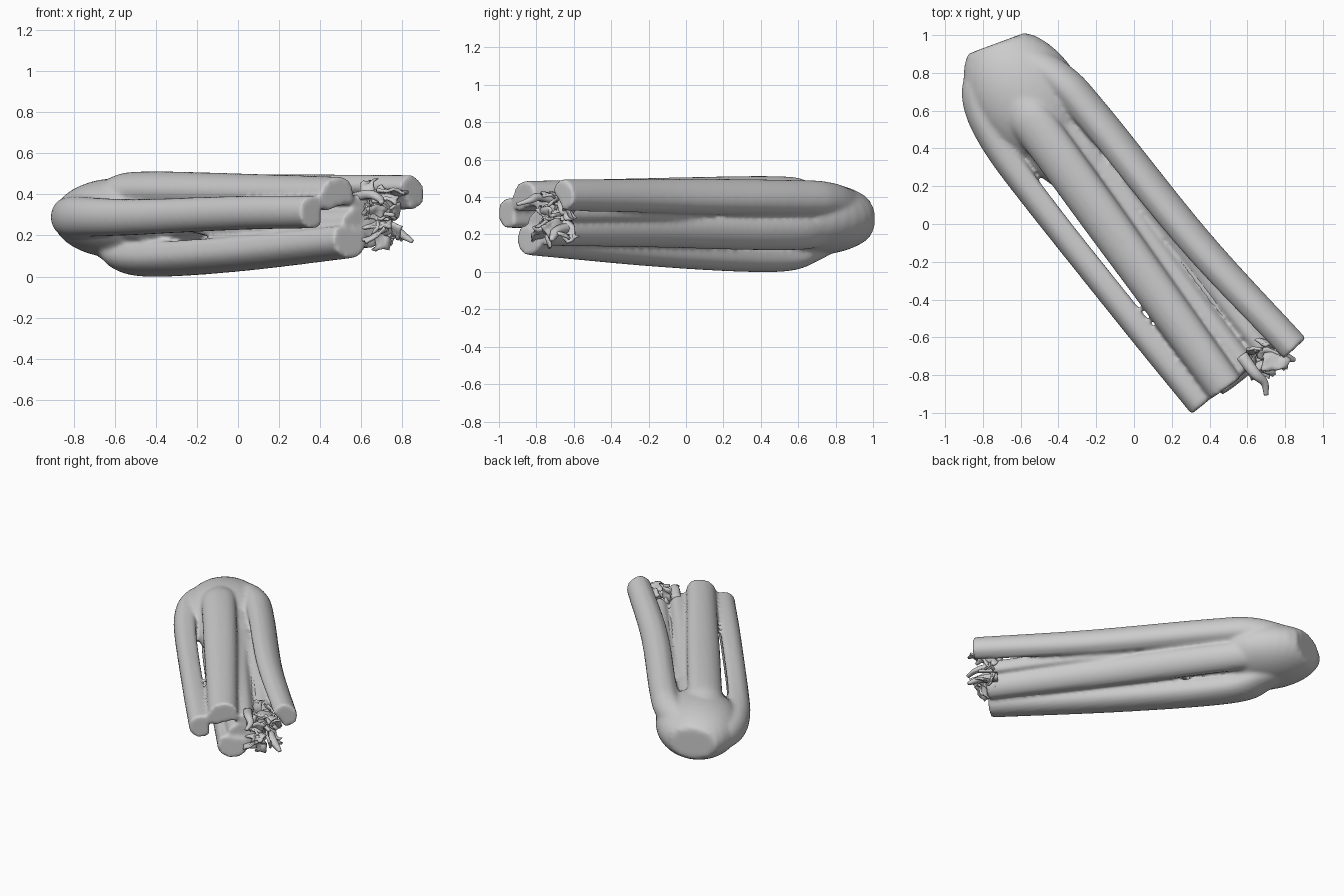
import bpy, bmesh, math, random
from mathutils import Vector, Matrix, noise

if "Cube" in bpy.data.objects:
    bpy.data.objects.remove(bpy.data.objects["Cube"])

random.seed(4)
AXIS = Vector((0.61, -0.79, 0)).normalized()      # root -> cut ends
SIDE = Vector((0.79, 0.61, 0)).normalized()


def catmull(pts, steps=8):
    p = [Vector(q) for q in pts]
    p = [2 * p[0] - p[1]] + p + [2 * p[-1] - p[-2]]
    out = []
    for i in range(1, len(p) - 2):
        a, b, c, d = p[i - 1:i + 3]
        for k in range(steps):
            t = k / steps
            out.append(0.5 * (2 * b + (c - a) * t + (2 * a - 5 * b + 4 * c - d) * t * t
                              + (3 * b - a - 3 * c + d) * t ** 3))
    return out + [p[-2]]


def stalk(bm, pts, sizes, outward, n=20):
    """Sweep a rounded, inwardly grooved section; outward = (side, up) of its back."""
    path = catmull(pts)
    out = (SIDE * outward[0] + Vector((0, 0, outward[1]))).normalized()
    rings = []
    for i, c in enumerate(path):
        t = (path[min(i + 1, len(path) - 1)] - path[max(i - 1, 0)]).normalized()
        o = (out - t * out.dot(t)).normalized()
        w = t.cross(o)
        f = i / (len(path) - 1) * (len(sizes) - 1)
        k = min(int(f), len(sizes) - 2)
        a, b = Vector(sizes[k]).lerp(Vector(sizes[k + 1]), f - k)
        ring = []
        for j in range(n):
            th = 2 * math.pi * j / n
            s = math.sin(th)
            y = s if s > 0 else -(2.2 * -s - 1.4 * s * s)
            ring.append(bm.verts.new(c + w * a * math.cos(th) + o * b * y))
        rings.append(ring)
    for r, q in zip(rings, rings[1:]):
        for j in range(n):
            bm.faces.new((r[j], r[(j + 1) % n], q[(j + 1) % n], q[j]))
    bm.faces.new(rings[0][::-1])
    bm.faces.new(rings[-1])


def ellipsoid(bm, centre, radii):
    rot = Matrix((AXIS, SIDE, (0, 0, 1))).transposed().to_4x4()
    m = Matrix.Translation(centre) @ rot @ Matrix.Diagonal((*radii, 1))
    return bmesh.ops.create_uvsphere(bm, u_segments=32, v_segments=20, radius=1, matrix=m)["verts"]


def finish(bm, name):
    bmesh.ops.recalc_face_normals(bm, faces=bm.faces)
    me = bpy.data.meshes.new(name)
    bm.to_mesh(me)
    bm.free()
    ob = bpy.data.objects.new(name, me)
    bpy.context.collection.objects.link(ob)
    for p in me.polygons:
        p.use_smooth = True
    return ob


bm = bmesh.new()

# root: ellipsoid with a trimmed flat end, plus the heart between the stalks
cut = Vector((-0.347, 0.938, 0))
for v in ellipsoid(bm, (-0.575, 0.68, 0.285), (0.39, 0.285, 0.195)):
    over = v.co.dot(cut) - 1.15
    if over > 0:
        v.co -= cut * over
ellipsoid(bm, (-0.43, 0.5, 0.28), (0.42, 0.22, 0.15))

# outer stalks: left, upper, lower, right, lower right
S = [(0.09, 0.07), (0.10, 0.08), (0.10, 0.075), (0.085, 0.07)]
stalk(bm, [(-0.75, 0.86, 0.29), (-0.83, 0.7, 0.29), (-0.745, 0.46, 0.29), (-0.5, 0.115, 0.29),
           (0, -0.515, 0.31), (0.362, -0.96, 0.315)],
      [(0.09, 0.08), (0.1, 0.085), (0.085, 0.075), (0.08, 0.075)], (-1, 0))
stalk(bm, [(-0.74, 0.84, 0.34), (-0.6, 0.62, 0.41), (-0.45, 0.42, 0.43), (0, -0.2, 0.42), (0.485, -0.87, 0.405)],
      [(0.1, 0.06), (0.12, 0.08), (0.115, 0.08), (0.1, 0.08)], (-0.25, 1))
stalk(bm, [(-0.72, 0.84, 0.22), (-0.58, 0.65, 0.13), (-0.45, 0.45, 0.085), (0, -0.14, 0.11), (0.545, -0.845, 0.17)],
      [(0.1, 0.06), (0.14, 0.085), (0.125, 0.085), (0.1, 0.08)], (-0.15, -1))
stalk(bm, [(-0.6, 0.9, 0.35), (-0.39, 0.77, 0.39), (-0.18, 0.54, 0.4), (0.33, -0.09, 0.41), (0.855, -0.655, 0.415)],
      S, (0.8, 0.6))
stalk(bm, [(-0.62, 0.88, 0.26), (-0.38, 0.7, 0.22), (-0.18, 0.46, 0.21), (0.2, -0.1, 0.22), (0.66, -0.74, 0.22)],
      S, (0.85, -0.5))

# thin inner stalks filling the valley
for end, mid, r in (((0.60, -0.77, 0.34), (0.12, -0.15, 0.34), 0.06),
                    ((0.68, -0.66, 0.32), (0.2, -0.05, 0.33), 0.055),
                    ((0.57, -0.80, 0.25), (0.05, -0.15, 0.25), 0.08)):
    stalk(bm, [(-0.5, 0.65, 0.3), (-0.28, 0.42, 0.32), mid, end],
          [(0.09, 0.09), (r * 1.3, r * 1.2), (r, r)], (0, 1), 12)

bunch = finish(bm, "stalk_bunch")
rm = bunch.modifiers.new("blend", 'REMESH')
rm.mode = 'VOXEL'
rm.voxel_size = 0.012
rm.use_smooth_shade = True
sm = bunch.modifiers.new("soften", 'SMOOTH')
sm.factor = 0.5
sm.iterations = 8

# crumpled young leaves at the cut end
bm = bmesh.new()
for i in range(20):
    c = Vector((0.68, -0.73, 0.3)) + AXIS * random.uniform(-0.09, 0.05) \
        + SIDE * random.uniform(-0.07, 0.1) + Vector((0, 0, random.uniform(-0.11, 0.12)))
    q = Matrix.Rotation(random.uniform(0, 6.28), 4, Vector([random.uniform(-1, 1) for _ in range(3)]))
    mat = Matrix.Translation(c) @ q @ Matrix.Diagonal((0.065, 0.035, 1, 1))
    vs = bmesh.ops.create_grid(bm, x_segments=6, y_segments=4, size=1, matrix=mat)["verts"]
    for v in vs:
        v.co += noise.noise_vector(v.co * 22) * 0.028
leaves = finish(bm, "young_leaves")
so = leaves.modifiers.new("thickness", 'SOLIDIFY')
so.thickness = 0.014
so.offset = 0

# curled leaf stems
bm = bmesh.new()
for p in ([(0.57, -0.7, 0.38), (0.64, -0.79, 0.4), (0.69, -0.84, 0.38), (0.70, -0.905, 0.36)],
          [(0.68, -0.62, 0.24), (0.77, -0.69, 0.22), (0.82, -0.71, 0.19), (0.85, -0.72, 0.17)],
          [(0.2, -0.1, 0.34), (0.4, -0.38, 0.34), (0.58, -0.6, 0.32), (0.76, -0.72, 0.3)]):
    stalk(bm, p, [(0.035, 0.03), (0.025, 0.02), (0.012, 0.01)], (0, 1), 10)
finish(bm, "leaf_stems")
